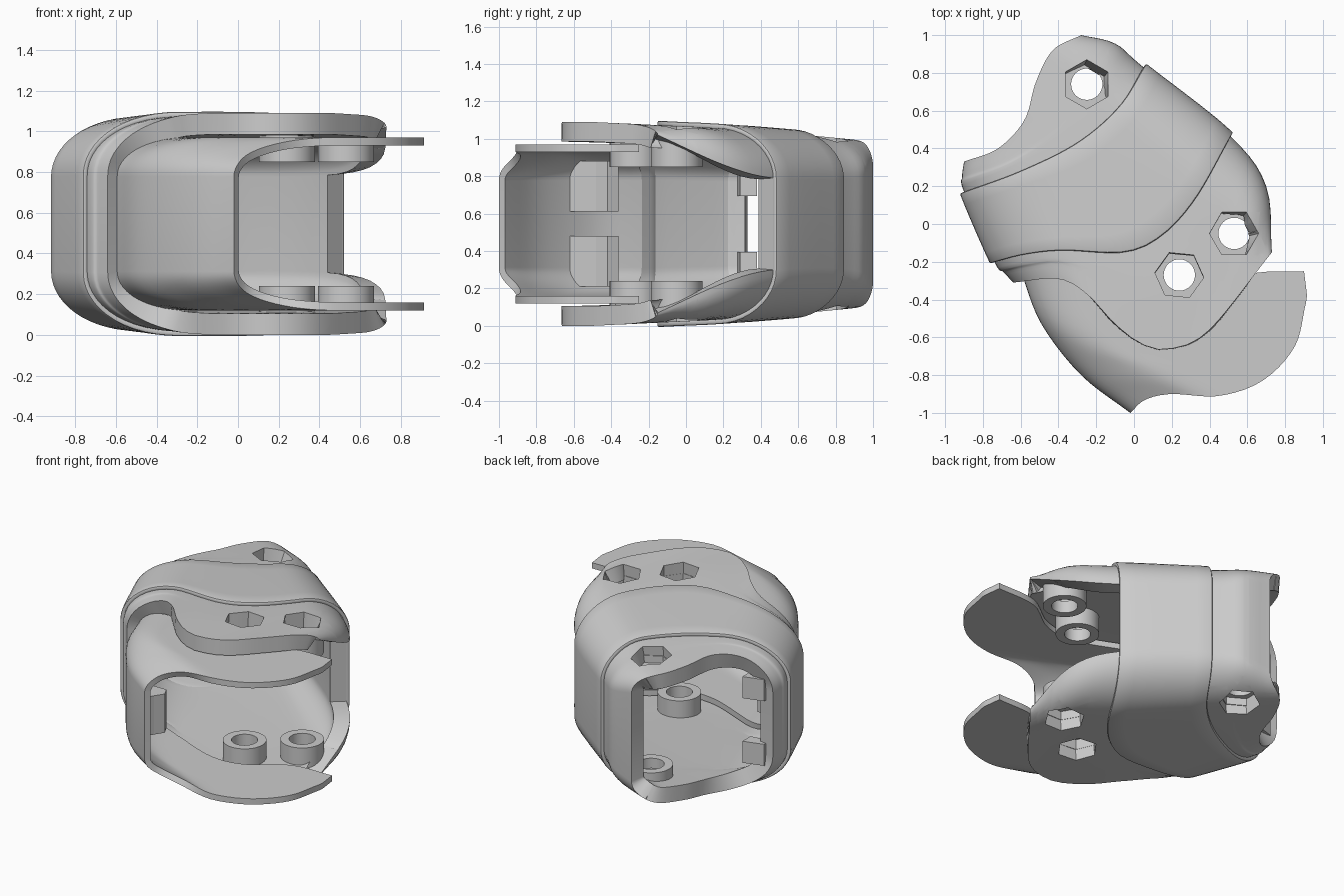
import bpy, bmesh, math
from mathutils import Vector

old = bpy.data.objects.get("Cube")
if old:
    bpy.data.objects.remove(old, do_unlink=True)

MID = 0.545   # height of the mirror plane
N = 36        # samples across a section
SUB = 5       # rows between sections

grey = bpy.data.materials.new("grey plastic")
grey.use_nodes = True
grey.diffuse_color = (0.6, 0.6, 0.6, 1)
grey.node_tree.nodes["Principled BSDF"].inputs["Base Color"].default_value = (0.6, 0.6, 0.6, 1)

# Bolts: name, centre, turn of the hex, inner end, seat and outer end from the mirror plane
bolts = [("rear", (-.25, .74), math.pi / 2, .29, .36, .41),
         ("side", (.53, -.05), 0, .305, .39, .45),
         ("front", (.24, -.27), -.1, .305, .39, .46)]


def spline(pts, t):
    """Catmull-Rom through pts, t from 0 to 1."""
    n = len(pts) - 1
    i = min(int(t * n), n - 1)
    f = t * n - i
    b, c = pts[i], pts[i + 1]
    a = pts[i - 1] if i else b * 2 - c
    d = pts[i + 2] if i + 2 <= n else c * 2 - b
    return 0.5 * (2 * b + (c - a) * f + (2 * a - 5 * b + 4 * c - d) * f ** 2
                  + (3 * b - a - 3 * c + d) * f ** 3)


def corner(d, width, base):
    """Share of full height at distance d from a rounded side."""
    k = 1 - min(d / width, 1)
    return base + (1 - base) * math.sqrt(1 - k * k)


def section(plan, height, left, right):
    """Upper half of a hollow section, following a plan curve from left to right."""
    pts = [Vector(p) for p in plan]
    fine = [spline(pts, i / 200) for i in range(201)]
    run = [0]
    for a, b in zip(fine, fine[1:]):
        run.append(run[-1] + (b - a).length)
    row = []
    for j in range(N):
        d = run[-1] * (1 - math.cos(math.pi * j / (N - 1))) / 2
        i = next((i for i in range(199) if run[i + 1] >= d), 199)
        p = fine[i].lerp(fine[i + 1], (d - run[i]) / (run[i + 1] - run[i]))
        row.append(Vector((p.x, p.y, height(p.y) * corner(d, *left)
                           * corner(max(run[-1] - d, 0), *right))))
    return row


def rows_between(sections):
    total = (len(sections) - 1) * SUB
    return [[spline([s[j] for s in sections], k / total) for j in range(N)]
            for k in range(total + 1)]


def finish(bm, name):
    mesh = bpy.data.meshes.new(name)
    bm.to_mesh(mesh)
    bm.free()
    mesh.materials.append(grey)
    ob = bpy.data.objects.new(name, mesh)
    bpy.context.collection.objects.link(ob)
    return ob


def activate(ob):
    bpy.ops.object.select_all(action='DESELECT')
    ob.select_set(True)
    bpy.context.view_layer.objects.active = ob


def apply(ob, mod):
    activate(ob)
    bpy.ops.object.modifier_apply(modifier=mod.name)


def open_hex(bm, center, radius, turn):
    """Slice a hexagonal opening through both plates."""
    mid = Vector(center)
    normals = [Vector((math.cos(a), math.sin(a)))
               for a in (turn + math.pi / 6 + i * math.pi / 3 for i in range(6))]
    flat = radius * math.cos(math.pi / 6)
    for n in normals:
        near = [f for f in bm.faces if (f.calc_center_median().xy - mid).length < .26]
        geom = set(near)
        for f in near:
            geom.update(f.edges)
            geom.update(f.verts)
        bmesh.ops.bisect_plane(bm, geom=list(geom), dist=1e-4,
                               plane_co=(mid + n * flat).to_3d(), plane_no=n.to_3d())
    inside = [f for f in bm.faces
              if all((f.calc_center_median().xy - mid).dot(n) < flat for n in normals)]
    bmesh.ops.delete(bm, geom=inside, context='FACES')


def shell(name, rows, thickness, offset, closed_rows, openings=()):
    """Mirrored skin over the rows; the right wall exists on the first closed_rows only."""
    bm = bmesh.new()
    grid = []
    for row in rows:
        ring = [(p.x, p.y, MID + p.z) for p in row] + [(p.x, p.y, MID - p.z) for p in reversed(row)]
        grid.append([bm.verts.new(co) for co in ring])
    for i in range(len(grid) - 1):
        for j in range(2 * N):
            if j == N - 1 and i >= closed_rows:
                continue
            k = (j + 1) % (2 * N)
            bm.faces.new((grid[i][j], grid[i + 1][j], grid[i + 1][k], grid[i][k]))
    for opening in openings:
        open_hex(bm, *opening)
    ob = finish(bm, name)
    mod = ob.modifiers.new("wall", 'SOLIDIFY')
    mod.thickness, mod.offset = thickness, offset
    apply(ob, mod)
    return ob


def prism(name, outline, z0, z1):
    bm = bmesh.new()
    rings = [[bm.verts.new((x, y, z)) for x, y in outline] for z in (z0, z1)]
    for ring in rings:
        bm.faces.new(ring)
    for i in range(len(outline)):
        bm.faces.new((rings[0][i - 1], rings[0][i], rings[1][i], rings[1][i - 1]))
    bmesh.ops.recalc_face_normals(bm, faces=bm.faces)
    return finish(bm, name)


def polygon(center, radius, sides, turn=0.0):
    return [(center[0] + radius * math.cos(turn + math.tau * i / sides),
             center[1] + radius * math.sin(turn + math.tau * i / sides)) for i in range(sides)]


def smooth(ob):
    activate(ob)
    bpy.ops.object.shade_smooth_by_angle(angle=math.radians(35))


# Main body: plan curves from the rear opening to the front lip
def body_height(y):
    return 0.52 + 0.025 * min(max(-2 * y, 0), 1) - 0.08 * max(y, 0) ** 1.3


plans = [
    ([(-.9, .33), (-.72, .4), (-.58, .55), (-.52, .75), (-.43, .92), (-.28, 1)], (.2, .7)),
    ([(-.91, .25), (-.66, .34), (-.45, .5), (-.28, .74), (-.1, .955)], (.25, .6)),
    ([(-.9, .17), (-.6, .28), (-.3, .43), (-.08, .62), (.05, .83)], (.28, .52)),
    ([(-.74, -.2), (-.58, -.16), (-.38, -.14), (-.05, -.15), (.15, -.06), (.33, .14), (.51, .465)],
     (.32, .5)),
    ([(-.69, -.255), (-.53, -.225), (-.38, -.215), (-.15, -.3), (.1, -.38), (.35, -.25),
      (.55, -.02), (.7, .2)], (.24, .62)),
    ([(-.64, -.31), (-.4, -.29), (-.25, -.37), (-.1, -.53), (.05, -.64), (.2, -.66),
      (.4, -.56), (.73, -.15)], (.2, .9)),
]
body_rows = rows_between([section(p, body_height, (.45, .45), right) for p, right in plans])
body = shell("main_shell", body_rows, 0.105, -1, 3 * SUB,
             [(at, .13, turn) for _, at, turn, *_ in bolts])

# Raised band round the middle of the body
band = shell("raised_band", body_rows[2 * SUB:3 * SUB + 1], 0.03, 0.6, SUB)
bevel = band.modifiers.new("soft_edge", 'BEVEL')
bevel.width, bevel.segments, bevel.angle_limit = 0.01, 2, math.radians(50)
apply(band, bevel)

# Front guard with two thin side plates
guard_plans = [
    ([(-.6, -.25), (-.3, -.3), (.1, -.45), (.35, -.43), (.6, -.27), (.9, -.25)], .36),
    ([(-.49, -.53), (-.25, -.6), (.1, -.67), (.5, -.6), (.75, -.42), (.91, -.33)], .38),
    ([(-.28, -.8), (-.05, -.78), (.25, -.78), (.55, -.74), (.8, -.57), (.915, -.38)], .45),
    ([(-.02, -1), (.06, -.93), (.2, -.9), (.45, -.91), (.68, -.83), (.85, -.65), (.91, -.42)], .53),
]
guard_rows = rows_between([section(p, lambda y: .425, (w, .55), (.1, 1)) for p, w in guard_plans])
guard = shell("front_guard", guard_rows, 0.04, -1, 0)

# Stop blocks inside the guard, and rim blocks beside the rear opening
stop = [(-.47, -.36), (-.3, -.36), (-.27, -.42), (-.31, -.48), (-.38, -.62)]
rim = [(-.84, .27), (-.7, .29), (-.7, .38), (-.84, .34)]
for name, outline, low, high in (("stop", stop, .065, .335), ("rim_block", rim, .15, .3)):
    prism("upper_" + name, outline, MID + low, MID + high)
    prism("lower_" + name, outline, MID - high, MID - low)

# Bolt bosses: a hex pocket outside and a round hole through, on both faces
for label, at, turn, inner, seat, top in bolts:
    for side, s in (("upper", 1), ("lower", -1)):
        boss = prism(f"{side}_{label}_boss", polygon(at, .138, 40), MID + s * inner, MID + s * top)
        for cutter in (prism("hex_cutter", polygon(at, .13, 6, turn), MID + s * seat, MID + s * .6),
                       prism("hole_cutter", polygon(at, .083, 32), MID + s * .2, MID + s * .7)):
            cutter.hide_render = True
            mod = boss.modifiers.new("cut", 'BOOLEAN')
            mod.operation, mod.solver, mod.object = 'DIFFERENCE', 'EXACT', cutter
            apply(boss, mod)
            bpy.data.objects.remove(cutter, do_unlink=True)
        smooth(boss)

for ob in (body, band, guard):
    smooth(ob)
